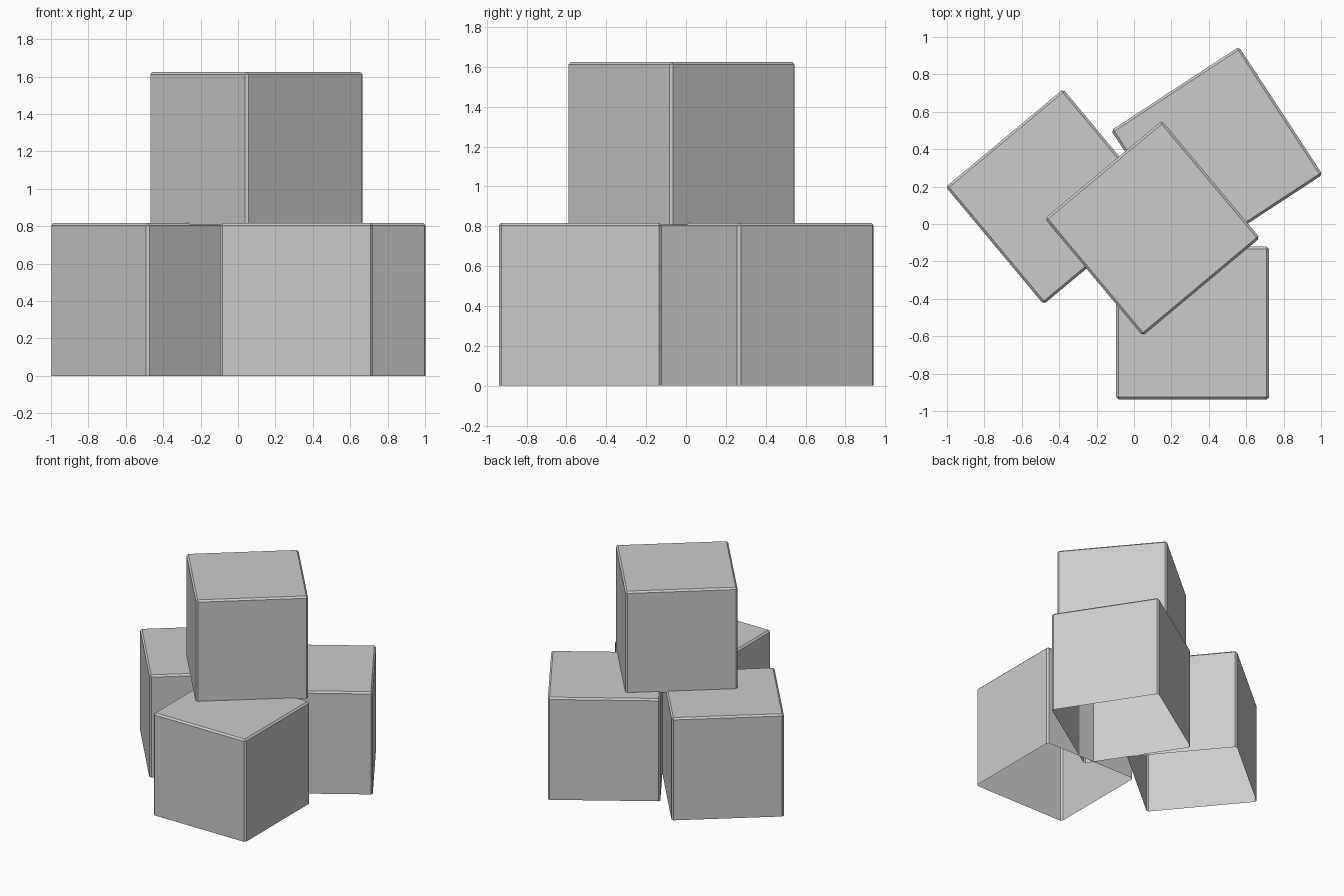
import bpy
import bmesh
from math import radians
from mathutils import Matrix

if "Cube" in bpy.data.objects:
    bpy.data.objects.remove(bpy.data.objects["Cube"], do_unlink=True)

SIDE = 0.817
BEVEL = 0.013
TOTAL_HEIGHT = 1.624

# Plain grey for every block
grey = bpy.data.materials.new("plain_grey")
grey.use_nodes = True
colour = (0.6, 0.6, 0.6, 1)
grey.diffuse_color = colour
grey.node_tree.nodes["Principled BSDF"].inputs["Base Color"].default_value = colour


def block(name, x, y, base, turn):
    """Hollow cube, open below, with chamfered top and upright edges."""
    bm = bmesh.new()
    bmesh.ops.create_cube(bm, size=SIDE, matrix=Matrix.Translation((0, 0, SIDE / 2)))
    edges = [e for e in bm.edges if max(v.co.z for v in e.verts) > SIDE / 2]
    bmesh.ops.bevel(bm, geom=edges, offset=BEVEL, segments=1, affect='EDGES')
    bm.normal_update()
    underside = [f for f in bm.faces if f.normal.z < -0.9]
    bmesh.ops.delete(bm, geom=underside, context='FACES')
    mesh = bpy.data.meshes.new(name)
    bm.to_mesh(mesh)
    bm.free()
    mesh.materials.append(grey)
    obj = bpy.data.objects.new(name, mesh)
    obj.location = (x, y, base)
    obj.rotation_euler.z = radians(turn)
    bpy.context.collection.objects.link(obj)


# Three blocks on the ground, one stacked on top
block("front_block", 0.313, -0.53, 0, 0)
block("right_block", -0.431, 0.146, 0, 39.8)
block("back_block", 0.443, 0.382, 0, 33.2)
block("top_block", 0.098, -0.023, TOTAL_HEIGHT - SIDE, 39.9)
